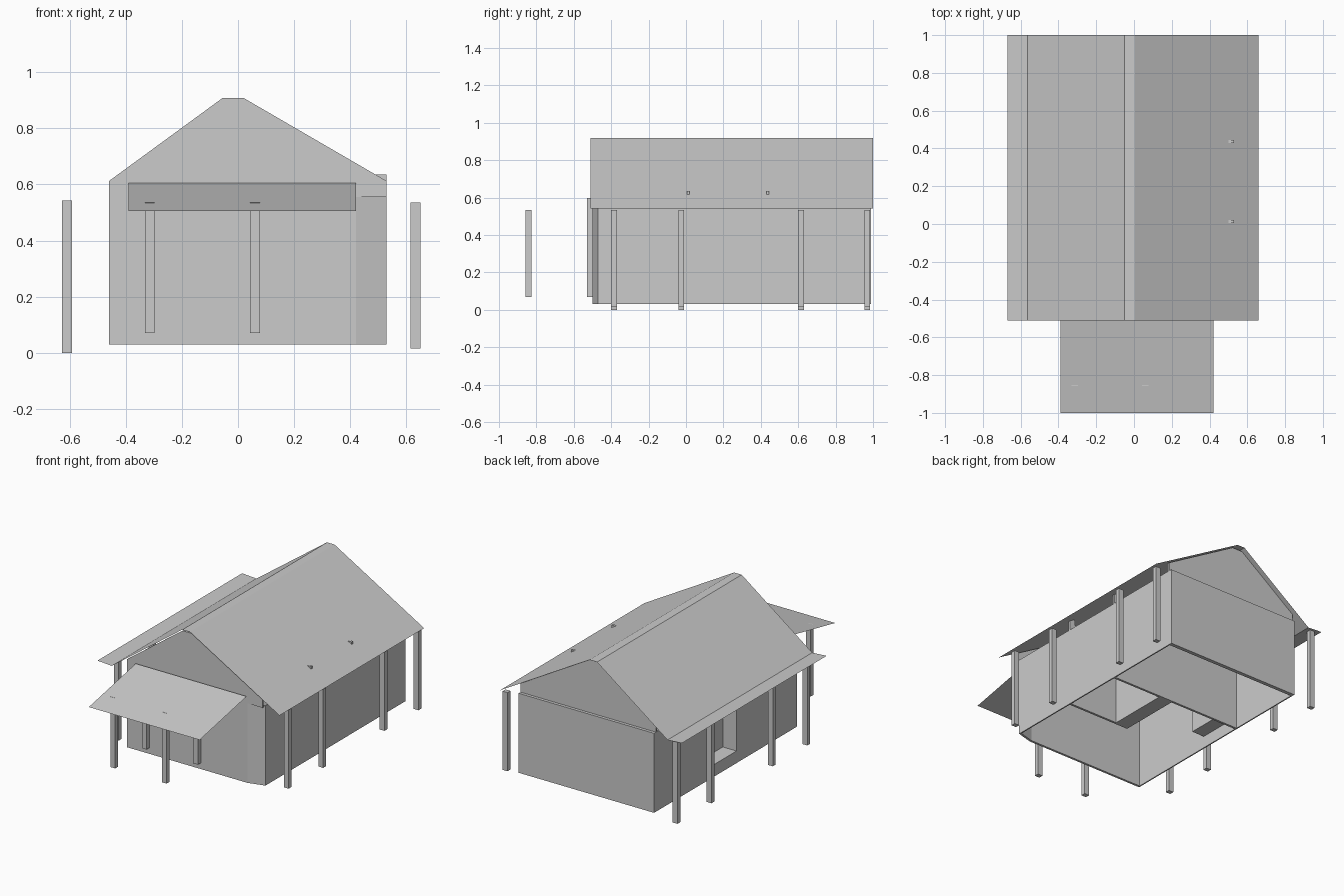
import bpy

if "Cube" in bpy.data.objects:
    bpy.data.objects.remove(bpy.data.objects["Cube"])


def mesh(name, verts, faces):
    me = bpy.data.meshes.new(name)
    me.from_pydata(verts, [], faces)
    me.update()
    ob = bpy.data.objects.new(name, me)
    bpy.context.collection.objects.link(ob)
    return ob


def box(name, x0, x1, y0, y1, z0, z1):
    v = [(x, y, z) for x in (x0, x1) for y in (y0, y1) for z in (z0, z1)]
    f = [(0, 1, 3, 2), (4, 6, 7, 5), (0, 4, 5, 1),
         (2, 3, 7, 6), (0, 2, 6, 4), (1, 5, 7, 3)]
    return mesh(name, v, f)


def sheet(name, profile, y0, y1):
    """Extrude an open x/z profile along y."""
    n = len(profile)
    v = [(x, y, z) for y in (y0, y1) for x, z in profile]
    return mesh(name, v, [(i, i + 1, n + i + 1, n + i) for i in range(n - 1)])


def prism(name, pts, to3d, a, b):
    """Extrude a closed 2D outline between a and b."""
    n = len(pts)
    v = [to3d(p, d) for d in (a, b) for p in pts]
    f = [tuple(range(n))[::-1], tuple(range(n, 2 * n))]
    f += [(i, (i + 1) % n, n + (i + 1) % n, n + i) for i in range(n)]
    return mesh(name, v, f)


L, R, F, B = -0.46, 0.53, -0.50, 0.99      # outer wall faces
Z0, Z1 = 0.03, 0.555                       # wall bottom and top

# Front wall with its angled right corner
front = [(L, F), (0.42, F), (R, -0.47), (R, -0.455), (0.42, F + 0.015), (L, F + 0.015)]
prism("front_wall", front, lambda p, d: (p[0], p[1], d), Z0, Z1)

# Back and right walls
box("back_wall", L, R, B - 0.025, B, Z0, Z1)
box("right_wall", R - 0.008, R, -0.47, B, Z0, Z1)

# Left wall around a recessed alcove
ya, yb, za, zb = 0.13, 0.40, 0.11, 0.50
t = L + 0.008
box("left_wall_front", L, t, F, ya, Z0, Z1)
box("left_wall_back", L, t, yb, B, Z0, Z1)
box("left_wall_sill", L, t, ya, yb, Z0, za)
box("left_wall_lintel", L, t, ya, yb, zb, Z1)
d = L + 0.10
mesh("alcove",
     [(x, y, z) for x in (L, d) for y, z in ((ya, za), (yb, za), (yb, zb), (ya, zb))],
     [(4, 5, 6, 7), (0, 1, 5, 4), (1, 2, 6, 5), (2, 3, 7, 6), (3, 0, 4, 7)])

# Interior partitions
box("rear_partition", L, R, 0.43, 0.445, Z0, 0.60)
box("front_partition", 0.06, R, 0.005, 0.02, Z0, 0.60)
box("middle_partition", 0.06, 0.16, 0.02, 0.43, Z0, 0.60)
for i, y in enumerate((0.005, 0.43)):
    box(f"partition_end_{i + 1}", 0.49, R, y, y + 0.015, 0.60, 0.635)

# Gable ends
gable = [(L, Z1), (R, Z1), (R, 0.612), (0.02, 0.908), (-0.055, 0.908), (L, 0.612)]
for name, y in (("front_gable", F), ("back_gable", B - 0.03)):
    prism(name, gable, lambda p, q: (p[0], q, p[1]), y, y + 0.01)

# Main roof with flat ridge and flared left eave
sheet("main_roof", [(0.66, 0.543), (0.005, 0.92), (-0.05, 0.92),
                    (-0.565, 0.543), (-0.67, 0.55)], -0.51, 1.0)

# Front awning
mesh("front_awning", [(-0.39, -1.0, 0.505), (0.42, -1.0, 0.505),
                      (0.42, -0.51, 0.605), (-0.39, -0.51, 0.605)], [(0, 1, 2, 3)])

# Veranda posts along both sides
for i, y in enumerate((-0.40, -0.04, 0.60, 0.955)):
    box(f"left_post_{i + 1}", -0.627, -0.592, y, y + 0.03, 0.0, 0.543)
    box(f"right_post_{i + 1}", 0.615, 0.65, y, y + 0.03, 0.015, 0.535)

# Awning posts, outer row and wall row
for i, x in enumerate((-0.332, 0.043)):
    box(f"awning_post_{i + 1}", x, x + 0.035, -0.857, -0.827, 0.07, 0.535)
    box(f"awning_wall_post_{i + 1}", x, x + 0.035, -0.53, -0.50, 0.07, 0.597)
